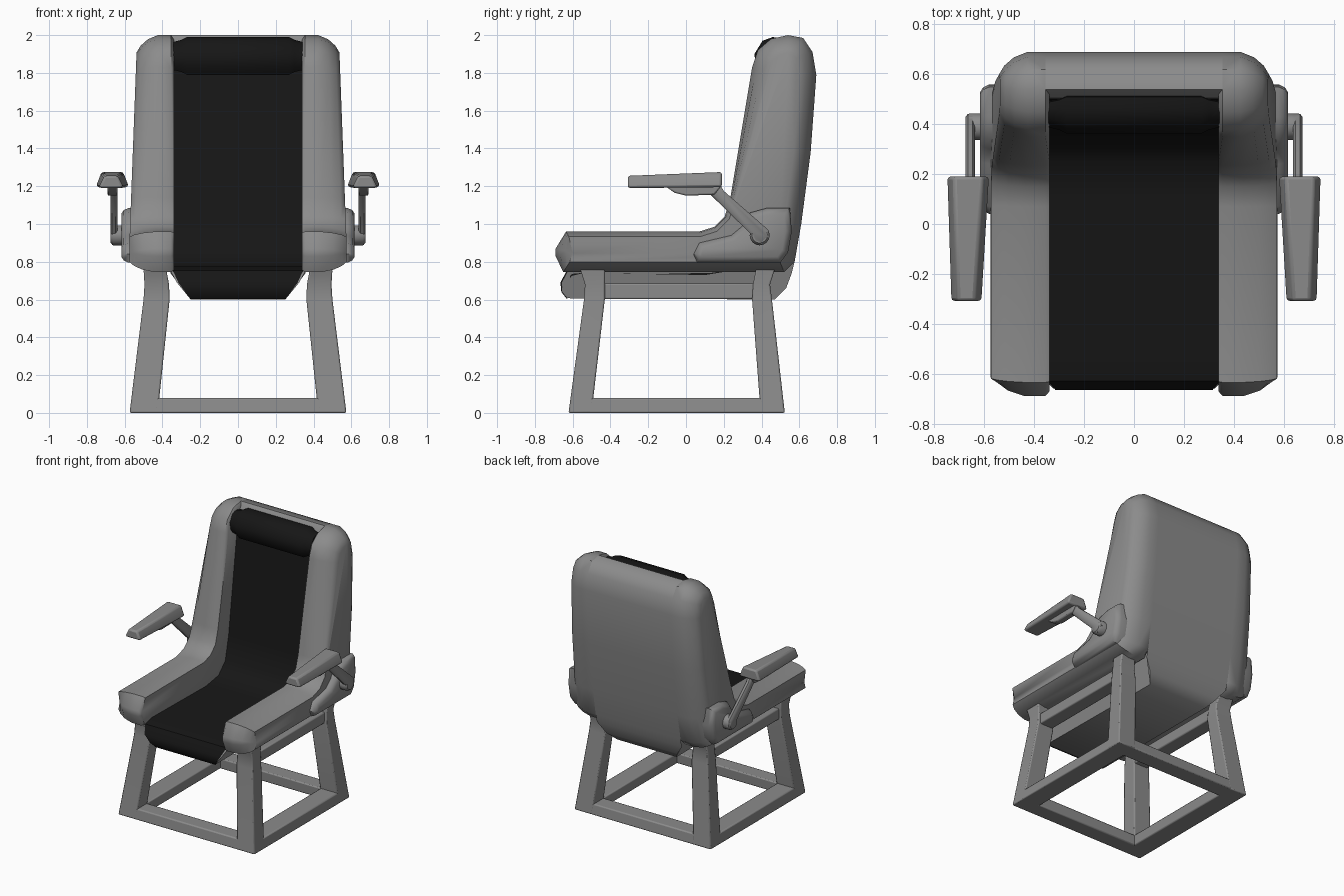
import bpy, bmesh, math
from mathutils import Vector

if "Cube" in bpy.data.objects:
    bpy.data.objects.remove(bpy.data.objects["Cube"])


def material(name, v):
    m = bpy.data.materials.new(name)
    m.diffuse_color = (v, v, v, 1)
    m.use_nodes = True
    m.node_tree.nodes["Principled BSDF"].inputs["Base Color"].default_value = m.diffuse_color
    return m


black = material("black_upholstery", 0.008)
grey = material("grey_shell", 0.26)


def loft(name, rings, mirror=False, bevel=0.0, mat=grey, angle=45):
    """Skin a list of equal-length point rings, with capped ends."""
    bm = bmesh.new()
    loops = [[bm.verts.new(p) for p in r] for r in rings]
    n = len(loops[0])
    for a, b in zip(loops, loops[1:]):
        for i in range(n):
            bm.faces.new((a[i], a[(i + 1) % n], b[(i + 1) % n], b[i]))
    bm.faces.new(loops[0])
    bm.faces.new(loops[-1])
    bmesh.ops.recalc_face_normals(bm, faces=bm.faces)
    me = bpy.data.meshes.new(name)
    bm.to_mesh(me)
    bm.free()
    ob = bpy.data.objects.new(name, me)
    bpy.context.collection.objects.link(ob)
    me.materials.append(mat)
    if bevel:
        m = ob.modifiers.new("bevel", 'BEVEL')
        m.width, m.segments, m.limit_method = bevel, 2, 'ANGLE'
        m.angle_limit = math.radians(35)
    if mirror:
        m = ob.modifiers.new("mirror", 'MIRROR')
        m.use_mirror_merge = False
    bpy.ops.object.select_all(action='DESELECT')
    ob.select_set(True)
    bpy.context.view_layer.objects.active = ob
    bpy.ops.object.shade_smooth_by_angle(angle=math.radians(angle))
    return ob


def inset(pts, d, weight=None):
    """Move a closed outline inwards by d, optionally weighted per point."""
    n, out = len(pts), []
    area = sum(pts[i][0] * pts[(i + 1) % n][1] - pts[(i + 1) % n][0] * pts[i][1] for i in range(n))
    s = 1 if area > 0 else -1
    for i in range(n):
        p = Vector(pts[i])
        e1 = (p - Vector(pts[i - 1])).normalized()
        e2 = (Vector(pts[(i + 1) % n]) - p).normalized()
        n1, n2 = Vector((-e1.y, e1.x)), Vector((-e2.y, e2.x))
        w = weight(*pts[i]) if weight else 1
        q = p + (n1 + n2) * (s * d * w / max(0.4, 1 + n1.dot(n2)))
        out.append((q.x, q.y))
    return out


def side_loft(name, outline, stations, xmap=lambda x, z: x, weight=None, **kw):
    """Loft a (y, z) outline over (x, inset) stations."""
    rings = [[(xmap(x, z), y, z) for y, z in inset(outline, d, weight)] for x, d in stations]
    return loft(name, rings, **kw)


def bar(name, low, high, z0, z1, **kw):
    """Tapered bar between two (x0, x1, y0, y1) rectangles."""
    loft(name, [[(a, c, z), (b, c, z), (b, d, z), (a, d, z)]
                for (a, b, c, d), z in ((low, z0), (high, z1))], bevel=0.008, **kw)


# Side bolsters: L-shaped side wings of the shell
back_edge = [(0.54, 2.0), (0.62, 1.985), (0.67, 1.91), (0.69, 1.79), (0.66, 1.38), (0.61, 1.0), (0.575, 0.8)]
wing = [(-0.635, 0.96), (0.07, 0.96), (0.15, 0.985), (0.205, 1.04), (0.235, 1.14), (0.35, 1.83),
        (0.38, 1.92), (0.45, 1.98)] + back_edge + [(0.52, 0.745), (-0.65, 0.745), (-0.69, 0.83), (-0.69, 0.87)]
side_loft("side_bolster", wing,
          [(0.338, 0.02), (0.355, 0), (0.44, 0), (0.505, 0.022), (0.55, 0.055), (0.575, 0.09)],
          xmap=lambda x, z: x - 0.035 * max(0, z - 0.9) * max(0, x - 0.36) / 0.2,
          weight=lambda y, z: 0.3 if -0.64 < y < 0.3 and 0.9 < z < 1.2 else 0.6 if z < 0.76 else 1,
          mirror=True)


# Central shell and cushion share one outline, narrowing below the bolsters
def taper(w):
    def f(x, z):
        t = min(1, max(0, (z - 0.6) / 0.13))
        return x * (0.25 + (w - 0.25) * t)
    return f


front = [(-0.63, 0.602), (-0.66, 0.64), (-0.665, 0.69), (-0.63, 0.755), (-0.55, 0.775), (0.1, 0.765),
         (0.25, 0.79), (0.33, 0.87), (0.37, 1.05), (0.47, 1.8), (0.5, 1.96)]
body = front + back_edge + [(0.56, 0.74), (0.53, 0.66), (0.47, 0.6)]
k = len(front)
shell = inset(body, 0.005)[:k] + body[k:]
side_loft("centre_shell", shell, [(-1, 0), (1, 0)], xmap=taper(0.357), angle=60)
cushion = front + inset(body, 0.035)[:k][::-1]
side_loft("seat_and_back_cushion", cushion, [(-1, 0), (1, 0)], xmap=taper(0.345), mat=black)

# Headrest roll
roll = [(0.48, 1.79), (0.405, 1.79), (0.37, 1.835), (0.362, 1.9), (0.405, 1.97), (0.46, 1.99), (0.51, 1.98), (0.53, 1.88)]
side_loft("headrest", roll, [(-0.342, 0.025), (-0.3, 0.015), (-0.27, 0), (0.27, 0), (0.3, 0.015), (0.342, 0.025)], mat=black)

# Hinge covers on the sides
cover = [(0.04, 0.84), (0.06, 0.795), (0.5, 0.795), (0.54, 0.85), (0.56, 0.96), (0.55, 1.085), (0.43, 1.085),
         (0.34, 1.06), (0.3, 0.99), (0.24, 0.94), (0.07, 0.9)]
side_loft("hinge_cover", cover, [(0.5, 0), (0.58, 0), (0.605, 0.012), (0.618, 0.032)], mirror=True)

# Armrests: pivot, strut, pad support and pad
disc = [(0.39 + 0.053 * math.cos(i * math.pi / 8), 0.94 + 0.053 * math.sin(i * math.pi / 8)) for i in range(16)]
side_loft("arm_pivot", disc, [(0.6, 0), (0.66, 0), (0.675, 0.012)], mirror=True)
strut = [(0.08, 1.2), (0.185, 1.2), (0.2, 1.175), (0.435, 0.97), (0.442, 0.93), (0.4, 0.89), (0.36, 0.905), (0.34, 0.95), (0.13, 1.155)]
side_loft("arm_strut", strut, [(0.638, 0.012), (0.648, 0), (0.666, 0), (0.676, 0.012)], mirror=True)
support = [(-0.11, 1.2), (-0.06, 1.165), (0.0, 1.15), (0.15, 1.155), (0.185, 1.2)]
side_loft("arm_pad_support", support, [(0.638, 0), (0.69, 0)], mirror=True, bevel=0.008)
pad = []
for y, xa, xb, zb, zt in ((-0.308, 0.612, 0.732, 1.19, 1.255), (0.19, 0.582, 0.748, 1.195, 1.275)):
    pad.append([(xa, y, zb), (xa, y, zb + 0.015), (xa + 0.025, y, zt), (xb - 0.025, y, zt), (xb, y, zb + 0.015), (xb, y, zb)])
loft("arm_pad", pad, mirror=True, bevel=0.012)

# Legs, splayed outwards towards the floor
for name, sections in (
        ("front_leg", ((0, -0.622, -0.5), (0.6, -0.54, -0.43), (0.68, -0.535, -0.43), (0.76, -0.56, -0.43))),
        ("rear_leg", ((0, 0.395, 0.523), (0.6, 0.35, 0.455), (0.68, 0.355, 0.445), (0.76, 0.37, 0.47)))):
    xs = ((0.425, 0.574), (0.362, 0.5), (0.365, 0.495), (0.38, 0.5))
    loft(name, [[(a, y0, z), (b, y0, z), (b, y1, z), (a, y1, z)]
                for (z, y0, y1), (a, b) in zip(sections, xs)], mirror=True, bevel=0.008)

# Base frame and upper side rails
bar("base_side_rail", (0.425, 0.574, -0.6, 0.5), (0.42, 0.564, -0.59, 0.49), 0, 0.08, mirror=True)
bar("base_front_rail", (-0.55, 0.55, -0.622, -0.5), (-0.54, 0.54, -0.611, -0.495), 0, 0.08)
bar("base_rear_rail", (-0.55, 0.55, 0.395, 0.523), (-0.54, 0.54, 0.39, 0.513), 0, 0.08)
bar("upper_side_rail", (0.37, 0.48, -0.5, 0.42), (0.37, 0.48, -0.5, 0.42), 0.602, 0.685, mirror=True)
